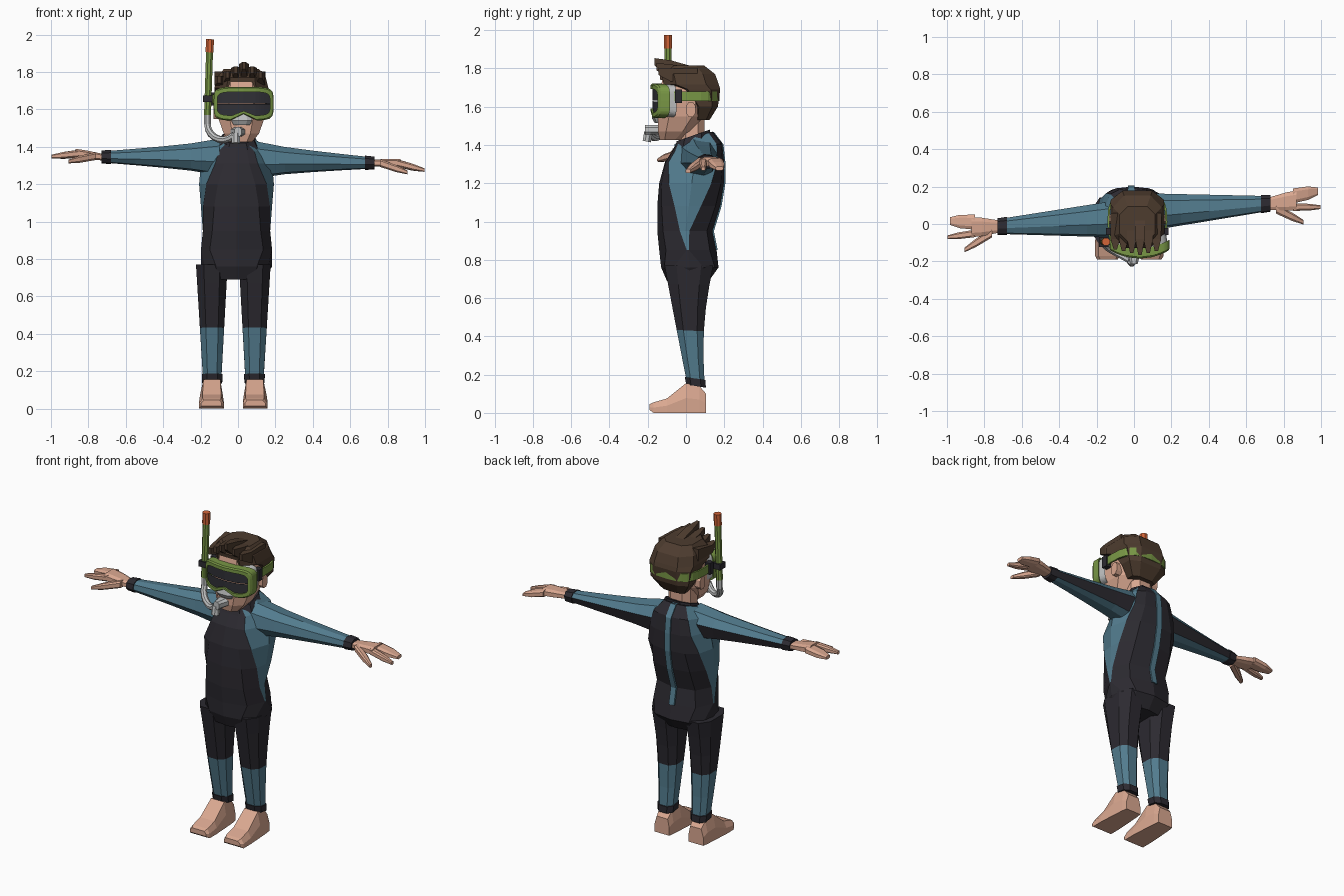
import bpy, bmesh, math
from mathutils import Vector, Quaternion

if "Cube" in bpy.data.objects:
    bpy.data.objects.remove(bpy.data.objects["Cube"])


def material(name, red, green, blue):
    mat = bpy.data.materials.new(name)
    mat.use_nodes = True
    colour = (red, green, blue, 1)
    mat.diffuse_color = colour
    mat.node_tree.nodes["Principled BSDF"].inputs["Base Color"].default_value = colour
    return mat


BLACK = material("suit_black", 0.025, 0.023, 0.03)
BLUE = material("suit_blue", 0.085, 0.2, 0.27)
SKIN = material("skin", 0.7, 0.39, 0.28)
HAIR = material("brown_hair", 0.075, 0.045, 0.028)
GREEN = material("mask_green", 0.19, 0.31, 0.06)
GREY = material("pale_silicone", 0.52, 0.53, 0.53)
LENS = material("dark_lens", 0.03, 0.03, 0.038)
ORANGE = material("orange_tip", 0.65, 0.13, 0.04)


def loft(name, rings, mats, pick=None, cap=True, cyclic=False):
    """Skin a list of equal-length point rings; pick(row, column) gives a face's material."""
    bm = bmesh.new()
    verts = [[bm.verts.new(point) for point in ring] for ring in rings]
    count = len(rings[0])
    for row in range(len(rings) if cyclic else len(rings) - 1):
        lower, upper = verts[row], verts[(row + 1) % len(rings)]
        for col in range(count):
            after = (col + 1) % count
            face = bm.faces.new((lower[col], lower[after], upper[after], upper[col]))
            face.material_index = pick(row, col) if pick else 0
    if cap and not cyclic:
        bm.faces.new(verts[0])
        bm.faces.new(verts[-1])
    bmesh.ops.recalc_face_normals(bm, faces=bm.faces)
    mesh = bpy.data.meshes.new(name)
    bm.to_mesh(mesh)
    bm.free()
    for mat in mats:
        mesh.materials.append(mat)
    bpy.context.collection.objects.link(bpy.data.objects.new(name, mesh))


def turn(sides, start=0.0):
    return [start + 360 * step / sides for step in range(sides)]


def lerp(start, end, t):
    return start + (end - start) * t


def around(middle, reach):
    return middle - reach, middle + reach


EIGHT, SQUARE = turn(8, 22.5), turn(4, 45)


def oval(axis, pos, a_span, b_span, angles=EIGHT, power=2.6, slant=0.0):
    """Superellipse ring across an axis, filling the two given spans."""
    ring = []
    for angle in angles:
        c, s = math.cos(math.radians(angle)), math.sin(math.radians(angle))
        a = sum(a_span) / 2 + math.copysign(abs(c) ** (2 / power), c) * (a_span[1] - a_span[0]) / 2
        rise = math.copysign(abs(s) ** (2 / power), s) * (b_span[1] - b_span[0]) / 2
        b, along = sum(b_span) / 2 + rise, pos + slant * rise
        ring.append({"z": (a, b, along), "x": (along, a, b), "y": (a, along, b)}[axis])
    return ring


def box(name, x_span, y_span, z_span, mat):
    loft(name, [oval("z", z, x_span, y_span, SQUARE, 60) for z in z_span], [mat])


def tube(name, points, radius, mat):
    points = [Vector(point) for point in points]
    spin, previous, rings = Quaternion(), Vector((0, 0, 1)), []
    for i, point in enumerate(points):
        tangent = (points[min(i + 1, len(points) - 1)] - points[max(i - 1, 0)]).normalized()
        spin = previous.rotation_difference(tangent) @ spin
        previous = tangent
        circle = oval("z", 0, around(0, radius), around(0, radius), power=2)
        rings.append([point + spin @ Vector(corner) for corner in circle])
    loft(name, rings, [mat])


# Torso, with blue side panels that widen from a point at the hip to the shoulder
PANEL_TIP = 0.85
TORSO = [(0.69, 0.15, -0.1, 0.12), (0.76, 0.19, -0.13, 0.17), (PANEL_TIP, 0.19, -0.14, 0.16),
         (0.95, 0.18, -0.15, 0.14), (1.08, 0.19, -0.15, 0.18), (1.2, 0.2, -0.14, 0.2),
         (1.31, 0.19, -0.11, 0.2), (1.39, 0.16, -0.07, 0.19), (1.44, 0.1, -0.05, 0.14)]


def shoulder_slant(z):
    return max(0, z - 1.35) * 3.5


def panel_angles(z):
    front = 30
    if z >= PANEL_TIP:
        front = 1 + 57 * min(1, (z - PANEL_TIP) / 0.45) ** 1.5
    back = front * 0.8
    half = [-90, -(90 + front) / 2, -front, 0, back, (90 + back) / 2, 90]
    return half + [180 - angle for angle in half[-2:0:-1]]


loft("torso", [oval("z", z, around(-0.008, width), (front, back), panel_angles(z), 2.5, shoulder_slant(z))
               for z, width, front, back in TORSO], [BLACK, BLUE],
     lambda row, col: int(row > 1 and col in (2, 3, 8, 9)))
loft("collar", [oval("z", z, around(0, width), (-width * 0.6, 0.13), slant=0.35)
                for z, width in ((1.4, 0.115), (1.45, 0.09))], [BLACK])
loft("neck", [oval("z", z, around(0, 0.08), (-0.04, 0.1)) for z in (1.4, 1.55)], [SKIN])
loft("back_zip", [oval("z", z + shoulder_slant(z) * 0.09, around(-0.015, 0.018), around(back - 0.01, 0.016),
                       SQUARE, 60) for z, width, front, back in TORSO[2:]], [BLUE])

# Legs and feet
HIP, ANKLE = 0.77, 0.16


def leg_ring(z, flare=0.0):
    t = (HIP - z) / (HIP - ANKLE)
    dip = 0.025 * math.sin(math.pi * t)
    return oval("z", z, (lerp(0, 0.036, t) - flare, lerp(0.18, 0.14, t) + flare),
                (lerp(-0.12, 0, t) - flare, lerp(0.15, 0.1, t) - dip + flare), slant=-0.15 * t * t)


def foot_ring(y, low, high, width):
    sole, top = around(0.092, width), around(0.09, width * 0.75)
    return [(sole[0], y, low), (sole[1], y, low), (sole[1], y, lerp(low, high, 0.5)),
            (top[1], y, high), (top[0], y, high), (sole[0], y, lerp(low, high, 0.5))]


FOOT = [(0.105, 0, 0.1, 0.05), (0.07, 0, 0.14, 0.055), (0, 0, 0.155, 0.06),
        (-0.1, 0, 0.075, 0.066), (-0.17, 0, 0.055, 0.066), (-0.19, 0.015, 0.045, 0.055)]
LEG_HEIGHTS = [HIP, 0.67, 0.55, 0.43, 0.29, ANKLE]


def flip(rings, sign):
    return [[(x if sign > 0 else -x - 0.05, y, z) for x, y, z in ring] for ring in rings]


for side, sign in (("left", 1), ("right", -1)):
    loft(side + "_leg", flip([leg_ring(z) for z in LEG_HEIGHTS], sign), [BLACK, BLUE],
         lambda row, col: int(row > 2))
    loft(side + "_ankle_cuff", flip([leg_ring(z, 0.006) for z in (ANKLE + 0.02, ANKLE - 0.02)], sign), [BLACK])
    loft(side + "_foot", flip([foot_ring(*row) for row in FOOT], sign), [SKIN])

# Arms taper to the wrist; the right one is swung forward and up
SHOULDER, WRIST = 0.1, 0.73
STRIPE_ANGLES = [-45] + turn(8, 12)[:7]


def swing(x, sign):
    return (0, 0) if sign > 0 else (-0.025 - 0.135 * x, 0.012 + 0.028 * x)


def arm_ring(x, sign, flare=0.0):
    t = (x - SHOULDER) / (WRIST - SHOULDER)
    back, lift = swing(x, sign)
    thick = lerp(0.1, 0.03, t ** 0.7) + flare
    return oval("x", x * sign, around(lerp(0.065, 0.11, t) + back, lerp(0.1, 0.04, t) + flare),
                around(lerp(1.33, 1.313, t) + lift, thick), STRIPE_ANGLES, 2.3)


# Hand parts: start and end from the wrist, half width, half thickness, width along the part
TAPER, WIDEN = (1, 0.9, 0.5), (0.8, 1.15, 1.25)
HAND = {"palm": ((0, 0, 0), (0.14, 0.016, 0), 0.045, 0.024, WIDEN),
        "fingers": ((0.12, 0.04, 0), (0.255, 0.065, -0.036), 0.042, 0.022, TAPER),
        "index_finger": ((0.12, -0.02, 0), (0.268, -0.02, -0.038), 0.021, 0.02, TAPER),
        "thumb": ((0.03, -0.03, 0), (0.175, -0.1, -0.05), 0.026, 0.022, TAPER)}

for side, sign in (("left", 1), ("right", -1)):
    loft(side + "_arm", [arm_ring(lerp(SHOULDER, 0.7, step / 4), sign) for step in range(5)],
         [BLUE, BLACK], lambda row, col: int(col == 0))
    loft(side + "_wrist_cuff", [arm_ring(x, sign, 0.005) for x in (0.68, WRIST)], [BLACK])
    back, lift = swing(WRIST, sign)
    wrist = Vector((WRIST, 0.11 + back, 1.313 + lift))
    bend = (0, 0) if sign > 0 else (-0.14, 0.15)
    for part, (start, end, width, thick, shape) in HAND.items():
        rings = []
        for t, scale in zip((0, 0.6, 1), shape):
            at = Vector(start).lerp(Vector(end), t)
            spot = wrist + at + Vector((0, bend[0] * at.x, bend[1] * at.x))
            rings.append(oval("x", spot.x * sign, around(spot.y, width * scale),
                              around(spot.z, thick * min(scale, 1)), power=3.2))
        loft(side + "_" + part, rings, [SKIN])

# Head and ears
FACE_X = 0.018
loft("head", [oval("z", z, around(FACE_X, width), (front, back)) for z, width, front, back in
              ((1.425, 0.06, -0.14, -0.03), (1.47, 0.1, -0.152, 0.03), (1.55, 0.13, -0.155, 0.1),
               (1.65, 0.138, -0.15, 0.13), (1.75, 0.12, -0.13, 0.13))], [SKIN])
for side, sign in (("left", 1), ("right", -1)):
    loft(side + "_ear", [oval("x", FACE_X + sign * reach, around(0.025, 0.026), (1.545, 1.625))
                         for reach in (0.11, 0.15)], [SKIN])

# Hair cap with swept-up tufts along the front
loft("hair", [oval("z", z, around(FACE_X, width), (front, back), power=2.9) for z, width, front, back in
              ((1.53, 0.085, 0.04, 0.125), (1.6, 0.137, 0.035, 0.17), (1.69, 0.15, -0.045, 0.185),
               (1.715, 0.152, -0.125, 0.18), (1.77, 0.138, -0.135, 0.16), (1.815, 0.1, -0.1, 0.1))], [HAIR])
for tuft in range(6):
    x, peak = lerp(-0.1, 0.12, tuft / 5), 1 - abs(tuft - 3) / 3
    top = lerp(1.785, 1.86, peak)
    loft("hair_tuft_%d" % tuft, [oval("y", y, around(x, width), (low, high), SQUARE, 2.4)
                                 for y, width, low, high in ((0.06, 0.035, 1.72, 1.815), (-0.08, 0.034, 1.72, top),
                                                             (-0.135 - 0.03 * peak, 0.012, top - 0.05, top))], [HAIR])


# Diving mask: rounded outline bent around the face, with a nose notch below
def mask_ring(wide, tall, depth):
    ring = []
    for x, y, z in oval("y", depth - 0.185, around(0, 0.16), around(0, 0.09), turn(48), 5):
        if z < 0:
            z += 0.035 * max(0, 1 - abs(x) / 0.07)
        ring.append((0.03 + x * wide, y + 1.8 * (x * wide) ** 2, 1.63 + z * tall))
    return ring


loft("mask_frame", [mask_ring(*row) for row in ((1, 1, 0.055), (1, 1, 0.008), (0.96, 0.93, 0),
                                               (0.88, 0.7, 0), (0.88, 0.7, 0.05))], [GREEN], cyclic=True)
loft("mask_lens", [mask_ring(0.89, tall, 0.01) for tall in (0.72, 0.02)], [LENS], cap=False)
loft("mask_skirt", [mask_ring(0.93, 0.92, 0.045), mask_ring(0.88, 1, 0.1)], [GREY], cap=False)
loft("nose_pocket", [oval("z", z, around(0.02, width), (-0.12 - width, -0.12))
                     for z, width in ((1.515, 0.045), (1.54, 0.06), (1.58, 0.05))], [GREY])
loft("mask_strap", [oval("z", z, around(FACE_X, reach), (-0.15, reach + 0.016), turn(24), 3)
                    for z, reach in ((1.63, 0.15), (1.63, 0.16), (1.68, 0.16), (1.68, 0.15))], [GREEN], cyclic=True)
for side, sign in (("left", 1), ("right", -1)):
    box(side + "_strap_buckle", around(FACE_X + sign * 0.15, 0.017), around(-0.04, 0.018), (1.62, 1.69), BLACK)

# Snorkel on the right side, its hose curling under the chin to the mouth
TUBE_Y = -0.095
tube("snorkel_tip", [(-0.15, TUBE_Y, 1.975), (-0.152, TUBE_Y, 1.905)], 0.023, ORANGE)
tube("snorkel_tube", [(-0.152, TUBE_Y, 1.91), (-0.163, TUBE_Y, 1.57)], 0.02, GREEN)
hose = [(-0.163, TUBE_Y, 1.6)]
for step in range(8):
    angle = math.pi * 0.75 * step / 7
    hose.append((-0.08 - 0.083 * math.cos(angle), TUBE_Y - 0.1 * step / 7, 1.52 - 0.083 * math.sin(angle)))
tube("snorkel_hose", hose, 0.019, GREY)
box("snorkel_clip", around(-0.161, 0.026), around(TUBE_Y, 0.027), (1.64, 1.675), BLACK)
loft("mouthpiece", [oval("y", y, around(0, width), around(1.48, 0.026))
                    for y, width in ((-0.215, 0.02), (-0.185, 0.028), (-0.14, 0.042))], [GREY])
tube("purge_valve", [(-0.012, -0.195, 1.47), (-0.012, -0.205, 1.418)], 0.024, GREY)
